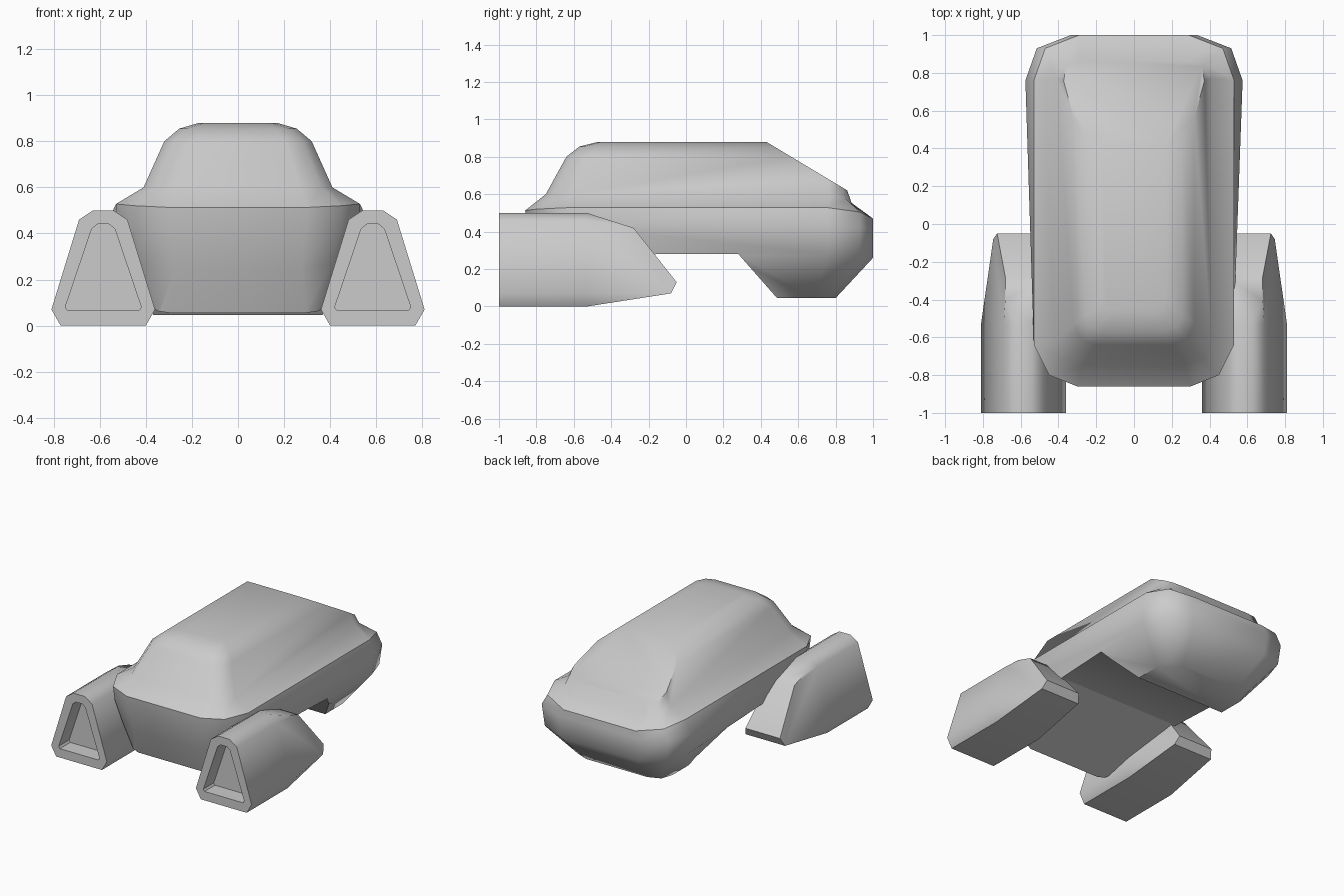
import bpy, bmesh
from math import radians
from mathutils import Vector

if "Cube" in bpy.data.objects:
    bpy.data.objects.remove(bpy.data.objects["Cube"])


def loft(rings):
    """Skin a list of equal-length closed rings and cap both ends."""
    bm = bmesh.new()
    vs = [[bm.verts.new(p) for p in r] for r in rings]
    for a, b in zip(vs, vs[1:]):
        n = len(a)
        for i in range(n):
            j = (i + 1) % n
            bm.faces.new((a[i], a[j], b[j], b[i]))
    bm.faces.new(vs[0][::-1])
    bm.faces.new(vs[-1])
    bmesh.ops.recalc_face_normals(bm, faces=bm.faces)
    return bm, vs


def slice_off(bm, p, q, inside):
    """Cut along the line p-q in the (y, z) plane, keeping the inside point's side."""
    co = Vector((0, *p))
    no = Vector((0, q[1] - p[1], p[0] - q[0])).normalized()
    if (Vector((0, *inside)) - co).dot(no) > 0:
        no = -no
    geom = bm.verts[:] + bm.edges[:] + bm.faces[:]
    bmesh.ops.bisect_plane(bm, geom=geom, dist=1e-5, plane_co=co, plane_no=no,
                           clear_outer=True)
    edges = [e for e in bm.edges if e.is_boundary]
    if edges:
        bmesh.ops.holes_fill(bm, edges=edges, sides=0)
    bmesh.ops.recalc_face_normals(bm, faces=bm.faces)


def add_object(name, bm):
    me = bpy.data.meshes.new(name)
    bm.to_mesh(me)
    bm.free()
    ob = bpy.data.objects.new(name, me)
    bpy.context.collection.objects.link(ob)
    return ob


def finish(ob, deg):
    """Apply modifiers and shade smooth, keeping sharp edges."""
    bpy.ops.object.select_all(action='DESELECT')
    bpy.context.view_layer.objects.active = ob
    ob.select_set(True)
    for m in list(ob.modifiers):
        bpy.ops.object.modifier_apply(modifier=m.name)
    bpy.ops.object.shade_smooth_by_angle(angle=radians(deg))


def hull_ring(wf, wr, yf, yr, c, d, zf, zs, zr):
    """Rounded rectangle: front/rear half widths, ends, front/rear corner size, heights."""
    half = [(wf - .23 * c, yf, zf), (wf - .08 * c, yf + .06 * c, (zf + zs) / 2),
            (wf, yf + .22 * c, zs), (wr, yr - .24 * d, zs),
            (wr - .06 * d, yr - .07 * d, zs * .6 + zr * .4), (wr - .24 * d, yr, zr)]
    return half + [(-x, y, z) for x, y, z in reversed(half)]


# Body: lower hull, belt line, shoulder and cabin in one skin
bm, rings = loft([hull_ring(*r) for r in (
    (.365, .365, -.73, .80, .3, .5, .045, .045, .045),
    (.48, .55, -.81, 1.0, .9, 1., .25, .28, .26),
    (.525, .575, -.85, 1.0, 1., 1., .42, .43, .42),
    (.53, .53, -.86, 1.0, 1., 1., .513, .528, .47),
    (.41, .41, -.75, .89, .6, .5, .60, .60, .54),
    (.32, .32, -.64, .80, .5, .25, .80, .80, .80),
    (.255, .255, -.57, .78, .4, .2, .855, .855, .855),
    (.17, .17, -.47, .77, .3, .2, .88, .88, .88))])
# Crisp belt line
belt = set(rings[3])
for e in bm.edges:
    if set(e.verts) <= belt:
        e.smooth = False
# Sloping rear window
slice_off(bm, (.43, .88), (.83, .64), (0, .5))
body = add_object("body", bm)

# Raised underside between front and rear lobes
under = [(-.9, -.01), (-.16, .28), (.28, .28), (.50, .03), (.50, -.2), (-.9, -.2)]
bm, rings = loft([[(x, y, z) for y, z in under] for x in (-1, 1)])
cutter = add_object("underside_cutter", bm)
cutter.hide_render = True
mod = body.modifiers.new("underside", 'BOOLEAN')
mod.operation, mod.object, mod.solver = 'DIFFERENCE', cutter, 'EXACT'
finish(body, 52)
bpy.data.objects.remove(cutter)

# Side pods: tapered prism with a recessed front, mirrored
MID = .585
outer = [(.40, 0), (.77, 0), (.81, .07), (.69, .46), (.63, .50), (.54, .50), (.48, .46), (.36, .07)]
inner = [(.43, .065), (.74, .065), (.75, .08), (.635, .42), (.61, .44), (.56, .44),
         (.535, .42), (.42, .08)]


def pod_ring(sec, y, s=1):
    return [(MID + (x - MID) * s, y, z) for x, z in sec]


bm, rings = loft([pod_ring(inner, -.88), pod_ring(inner, -1), pod_ring(outer, -1),
                  pod_ring(outer, -.53), pod_ring(outer, 0, .66)])
# Wedge-shaped tail
tail = [(-.53, .50), (-.28, .42), (-.05, .13), (-.08, .07), (-.53, 0)]
for p, q in zip(tail, tail[1:]):
    slice_off(bm, p, q, (-.5, .2))
pods = add_object("side_pods", bm)
pods.modifiers.new("mirror", 'MIRROR').use_mirror_merge = False
finish(pods, 50)
